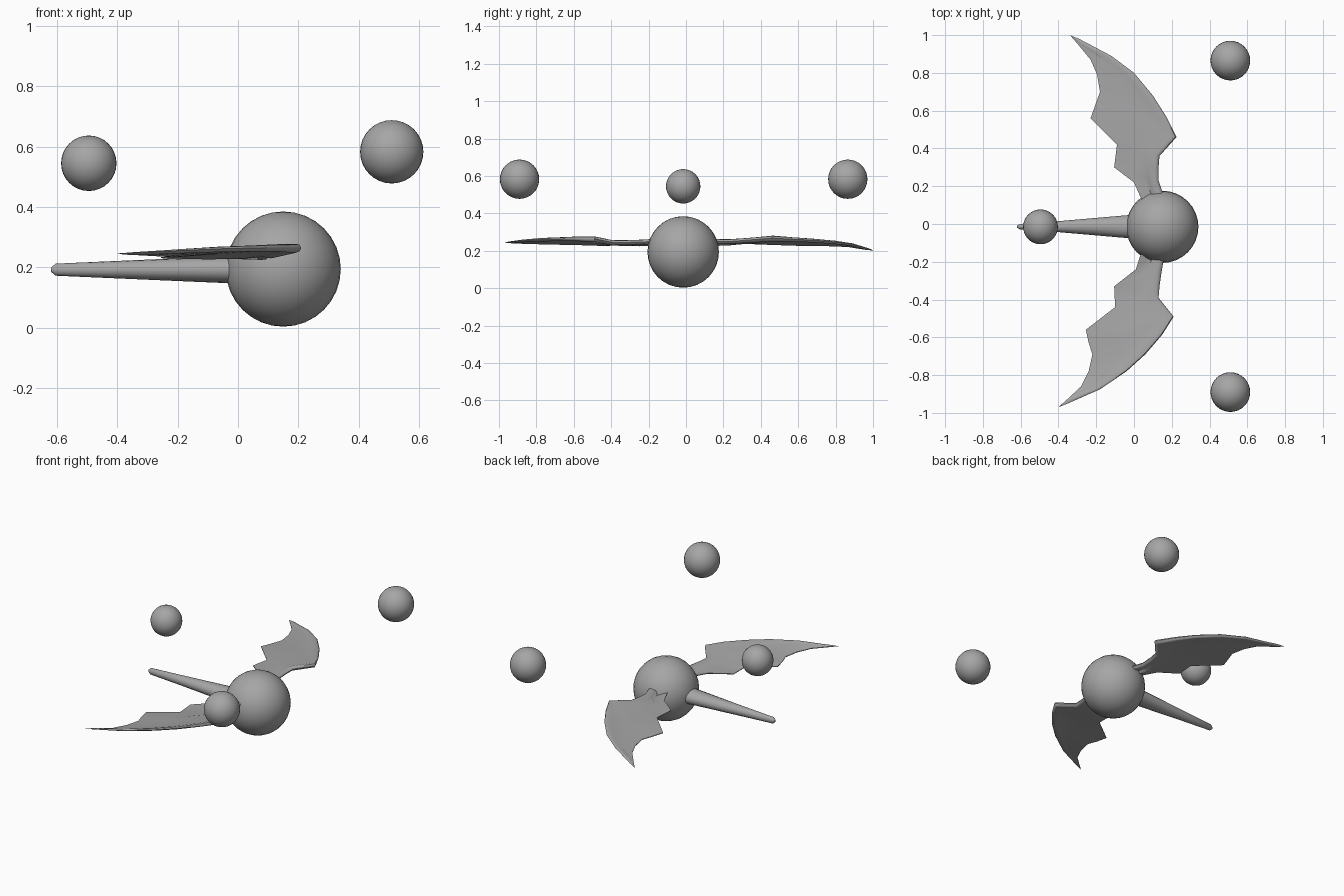
import bpy, bmesh, math
from mathutils import Vector

if "Cube" in bpy.data.objects:
    bpy.data.objects.remove(bpy.data.objects["Cube"])

grey = bpy.data.materials.new("mid_grey")
grey.diffuse_color = (0.38, 0.38, 0.38, 1)
grey.use_nodes = True
grey.node_tree.nodes["Principled BSDF"].inputs["Base Color"].default_value = grey.diffuse_color


def finish(obj, name, angle=40):
    obj.name = name
    obj.data.materials.append(grey)
    bpy.ops.object.select_all(action='DESELECT')
    obj.select_set(True)
    bpy.context.view_layer.objects.active = obj
    bpy.ops.object.shade_smooth_by_angle(angle=math.radians(angle))


def ball(name, loc, r):
    bpy.ops.mesh.primitive_uv_sphere_add(segments=32, ring_count=16, radius=r, location=loc)
    finish(bpy.context.object, name)


def loft(name, rings, angle=40):
    """Skin a list of equal-length closed rings and cap both ends."""
    bm = bmesh.new()
    vs = [[bm.verts.new(p) for p in ring] for ring in rings]
    n = len(vs[0])
    for a, b in zip(vs, vs[1:]):
        for i in range(n):
            j = (i + 1) % n
            bm.faces.new((a[i], a[j], b[j], b[i]))
    bm.faces.new(vs[0])
    bm.faces.new(vs[-1])
    bmesh.ops.recalc_face_normals(bm, faces=bm.faces)
    me = bpy.data.meshes.new(name)
    bm.to_mesh(me)
    bm.free()
    obj = bpy.data.objects.new(name, me)
    bpy.context.collection.objects.link(obj)
    finish(obj, name, angle)


# Body and the three floating balls
ball("body", (0.15, -0.015, 0.194), 0.191)
ball("left_ball", (-0.495, -0.015, 0.545), 0.092)
ball("back_ball", (0.51, 0.865, 0.583), 0.105)
ball("front_ball", (0.51, -0.89, 0.583), 0.105)

# Tapered tail with a blunt tip: x, half width, half height
tail = [(0.05, 0.065, 0.048), (-0.03, 0.061, 0.045), (-0.4, 0.029, 0.029),
        (-0.605, 0.014, 0.02), (-0.62, 0.005, 0.007)]
loft("tail", [[(x, -0.014 + w * math.cos(t), 0.192 + h * math.sin(t))
               for t in (math.tau * i / 16 for i in range(16))] for x, w, h in tail])


def wing(name, lead, trail, zl, zt):
    """Thick rounded leading edge thinning to a scalloped trailing edge."""
    half = (.014, .013, .013, .014, .015, .012, .01, .009, .007, .004, .001)
    fold = (.02, .015, .008, .004, 0, 0, 0, 0, 0, 0, 0)
    rings = []
    for (lx, ly), (tx, ty), a, b, h, f in zip(lead, trail, zl, zt, half, fold):
        L, T = Vector((lx, ly, a)), Vector((tx, ty, b))
        width = max((T - L).length, 1e-4)

        def at(d, dz):
            return L.lerp(T, min(d / width, 0.9)) + Vector((0, 0, dz))
        mid = 0.5 * width
        thin = min(h, 0.004)
        rings.append([L, at(.006, h * .75), at(.02, h), at(.05, h * .6), at(mid, thin - f),
                      T + Vector((0, 0, thin / 2)), T - Vector((0, 0, thin / 2)),
                      at(mid, -thin - f), at(.05, -h * .5), at(.02, -h), at(.006, -h * .75)])
    loft(name, rings, 50)


wing("back_wing",
     [(.16, .14), (.13, .23), (.13, .30), (.135, .36), (.225, .46), (.17, .57),
      (.10, .68), (0, .80), (-.12, .89), (-.29, .98), (-.34, 1.0)],
     [(.04, .13), (0, .22), (-.105, .30), (-.09, .42), (-.23, .56), (-.205, .63),
      (-.18, .70), (-.195, .79), (-.23, .87), (-.30, .955), (-.335, .995)],
     (.25, .25, .255, .26, .268, .262, .257, .247, .236, .212, .203),
     (.25, .245, .24, .235, .23, .228, .228, .226, .222, .208, .203))
wing("front_wing",
     [(.16, -.17), (.145, -.26), (.135, -.33), (.13, -.39), (.21, -.49), (.15, -.585),
      (.06, -.69), (-.04, -.78), (-.18, -.875), (-.35, -.95), (-.40, -.97)],
     [(.035, -.16), (.01, -.24), (-.105, -.33), (-.10, -.44), (-.255, -.56), (-.24, -.63),
      (-.22, -.69), (-.24, -.78), (-.28, -.86), (-.35, -.925), (-.395, -.965)],
     (.25, .247, .245, .245, .264, .266, .264, .262, .256, .248, .245),
     (.25, .24, .232, .228, .232, .233, .235, .237, .239, .243, .245))
